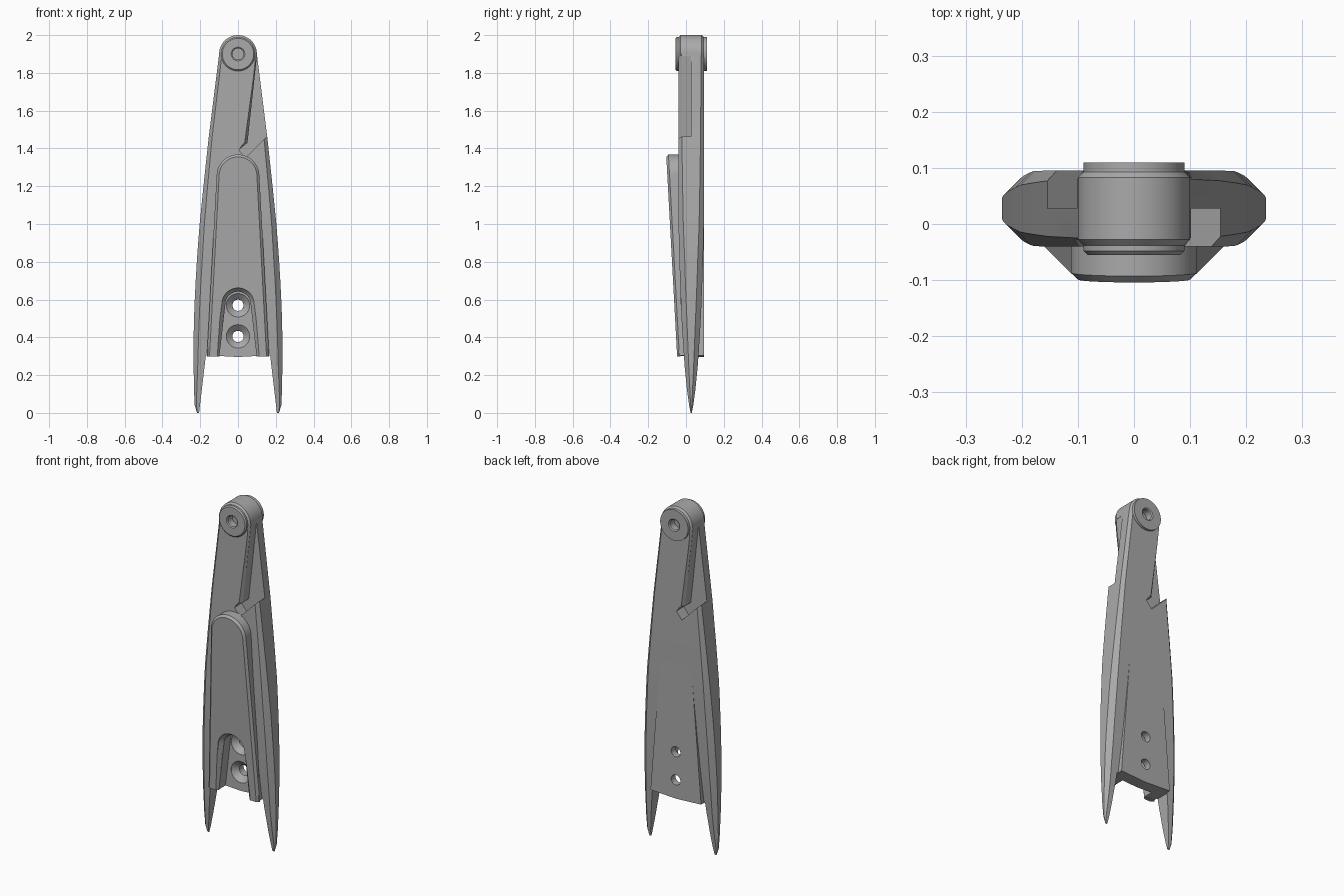
import bpy, bmesh, math

if "Cube" in bpy.data.objects:
    bpy.data.objects.remove(bpy.data.objects["Cube"])

CY = 0.0275          # mid plane of the body thickness
grey = bpy.data.materials.new("mid_grey")
grey.diffuse_color = (0.40, 0.40, 0.40, 1)
grey.use_nodes = True
grey.node_tree.nodes["Principled BSDF"].inputs["Base Color"].default_value = grey.diffuse_color


def loft(name, rings):
    """Skin a list of equal-length point rings and cap both ends."""
    bm = bmesh.new()
    vs = [[bm.verts.new(p) for p in r] for r in rings]
    n = len(rings[0])
    for a, b in zip(vs, vs[1:]):
        for i in range(n):
            j = (i + 1) % n
            bm.faces.new((a[i], a[j], b[j], b[i]))
    bm.faces.new(vs[0])
    bm.faces.new(vs[-1])
    bmesh.ops.recalc_face_normals(bm, faces=bm.faces)
    me = bpy.data.meshes.new(name)
    bm.to_mesh(me)
    bm.free()
    ob = bpy.data.objects.new(name, me)
    bpy.context.collection.objects.link(ob)
    me.materials.append(grey)
    return ob


def at_y(pts, y):
    return [(x, y, z) for x, z in pts]


def discs(name, z, profile, n=64):
    """Turned part along y from (radius, y) pairs."""
    ang = [2 * math.pi * i / n for i in range(n)]
    return loft(name, [[(r * math.cos(a), y, z + r * math.sin(a)) for a in ang]
                       for r, y in profile])


def arch(wb, zb, wt, zc, n=24):
    """Tapered arch outline: foot half width, foot z, top radius, top centre z."""
    arc = [(wt * math.cos(math.pi * i / n), zc + wt * math.sin(math.pi * i / n))
           for i in range(n + 1)]
    return [(wb, zb)] + arc + [(-wb, zb)]


def boolean(ob, other, op):
    m = ob.modifiers.new("b", 'BOOLEAN')
    m.operation, m.solver, m.object = op, 'EXACT', other
    bpy.context.view_layer.update()
    dg = bpy.context.evaluated_depsgraph_get()
    me = bpy.data.meshes.new_from_object(ob.evaluated_get(dg))
    ob.modifiers.clear()
    ob.data = me


def drop(ob):
    bpy.data.objects.remove(ob, do_unlink=True)


# Body with two tapering prongs: z, half width, half thickness, chamfer
rows = [(0, .217, .003, .002), (.04, .229, .011, .008), (.12, .233, .022, .015),
        (.25, .235, .035, .022), (.4, .235, .045, .026), (.5, .233, .051, .028),
        (.6, .229, .055, .028), (.7, .224, .059, .028), (.8, .218, .062, .028),
        (.9, .211, .065, .027), (1.0, .203, .0668, .025), (1.2, .183, .0675, .022),
        (1.46, .155, .0675, .018), (1.9, .1, .0675, .015)]
rings = []
for z, w, t, c in rows:
    q = [(w, t - c), (w - c, t), (c - w, t), (-w, t - c),
         (-w, c - t), (c - w, -t), (w - c, -t), (w, c - t)]
    rings.append([(x, CY + y, z) for x, y in q])
body = loft("body_arms", rings)

# Flat tang between the prongs, and the round head
tang_shape = arch(.168, .25, .10, 1.1)
tang = loft("tang", [at_y(tang_shape, -.0395), at_y(tang_shape, .0945)])
head = discs("head", 1.9, [(.0875, -.0405), (.1, -.028), (.1, .083), (.0875, .0955)])
for part in (tang, head):
    boolean(body, part, 'UNION')
    drop(part)

# Gap between the prongs
gap_shape = [(-.212, -.05), (.212, -.05), (.17, .305), (0, .296), (-.17, .305)]
gap = loft("gap_cutter", [at_y(gap_shape, -.3), at_y(gap_shape, .3)])
boolean(body, gap, 'DIFFERENCE')
drop(gap)


# Half-lap recesses: front right, and the same turned round at the back left
def lap(d1, d2):
    return [(.1 - d1, 1.89), (.05 - d2, 1.43), (.005, 1.393), (.04, 1.35),
            (.155, 1.465), (.3, 1.61), (.3, 1.89)]


lap_rings = [at_y(lap(.008, .02), -.2), at_y(lap(.008, .02), -.045),
             at_y(lap(0, 0), -.025), at_y(lap(0, 0), CY)]
for back in (False, True):
    rr = [[(-x, 2 * CY - y, z) for x, y, z in r] for r in lap_rings] if back else lap_rings
    cut = loft("lap_cutter", rr)
    boolean(body, cut, 'DIFFERENCE')
    drop(cut)

# Bore for the pivot pin
bore = discs("bore_cutter", 1.9, [(.06, -.3), (.06, .3)])
boolean(body, bore, 'DIFFERENCE')
drop(bore)


# Raised arched front plate, sloping outward to the top
def slope(z):
    return -.047 - .058 * (z - .3) / 1.07


outer = arch(.165, .298, .113, 1.255)
inner = arch(.151, .298, .100, 1.255)
plate = loft("front_plate", [at_y(outer, -.03),
                             [(x, slope(z) + .012, z) for x, z in outer],
                             [(x, slope(z), z) for x, z in inner]])

# Arched pocket and two countersunk screw holes through plate and tang
big, small = arch(.135, .2, .086, .575), arch(.11, .2, .067, .575)
cutters = [loft("pocket_cutter", [at_y(big, -.2), at_y(big, -.058),
                                  at_y(small, -.035), at_y(small, .025)])]
for z in (.405, .57):
    cutters.append(discs("screw_cutter", z, [(.062, .0), (.062, .026), (.03, .055),
                                             (.029, .2)], 40))
for cut in cutters:
    boolean(body, cut, 'DIFFERENCE')
boolean(plate, cutters[0], 'DIFFERENCE')
for cut in cutters:
    drop(cut)

# Pivot pin with a shallow hole at both ends
pin = discs("pivot_pin", 1.9, [
    (.03, -.01), (.03, -.05), (.036, -.055), (.083, -.055), (.09, -.048), (.09, -.03),
    (.06, -.03), (.06, .085), (.09, .085), (.09, .11), (.036, .11), (.03, .105), (.03, .065)])

for ob in (body, plate, pin):
    bpy.ops.object.select_all(action='DESELECT')
    ob.select_set(True)
    bpy.context.view_layer.objects.active = ob
    bpy.ops.object.shade_smooth_by_angle(angle=math.radians(20))
